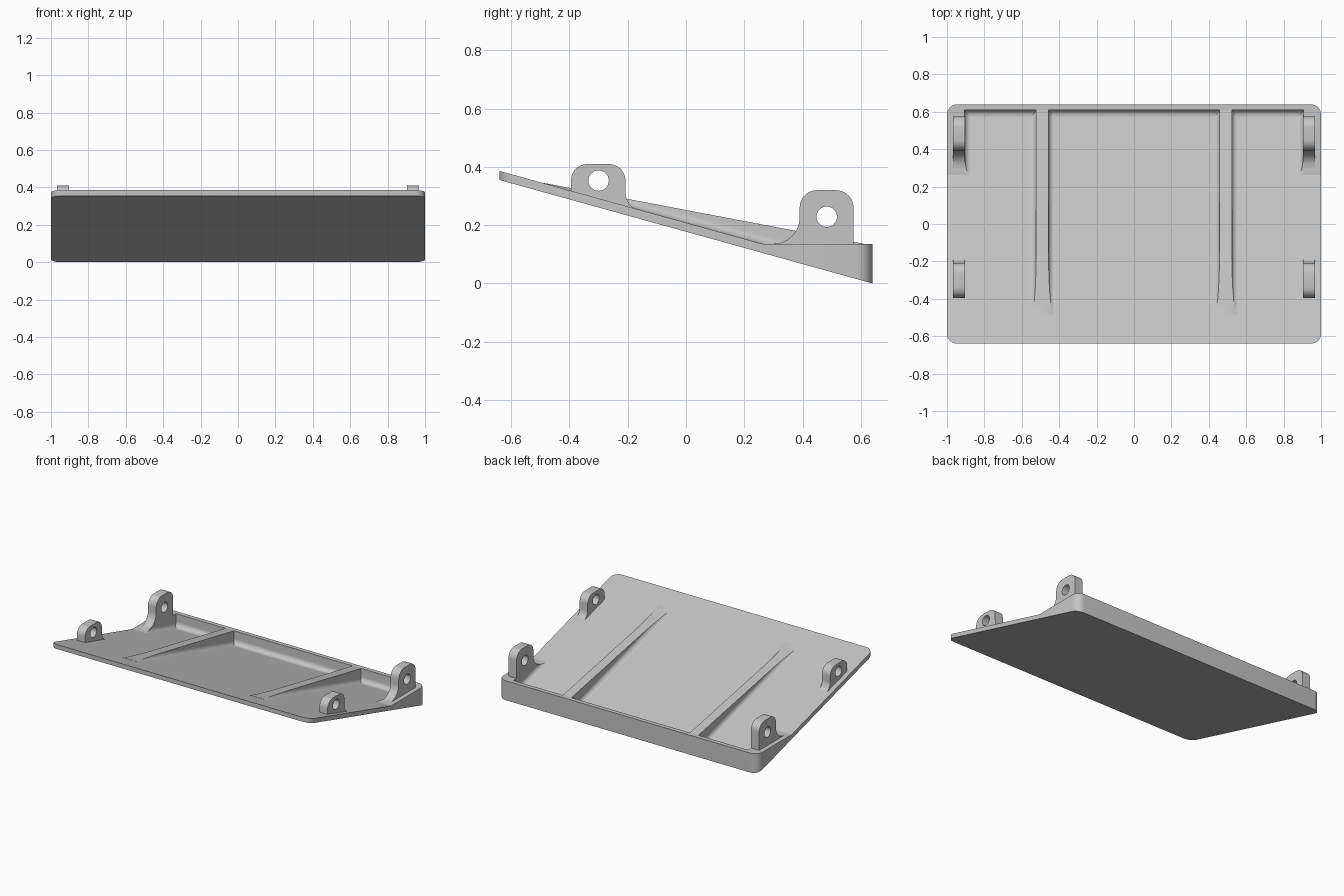
import bpy, bmesh, math
from math import sin, cos, pi

if "Cube" in bpy.data.objects:
    bpy.data.objects.remove(bpy.data.objects["Cube"])

grey = bpy.data.materials.new("light_grey")
grey.diffuse_color = (0.56, 0.56, 0.56, 1)
grey.use_nodes = True
grey.node_tree.nodes["Principled BSDF"].inputs["Base Color"].default_value = grey.diffuse_color

SLOPE = 0.355 / 1.28
RIM = 0.136                     # height of the level rim
WALL_X, WALL_Y = 0.905, 0.61    # inner faces of the rim


def under(y):
    return 0.355 - SLOPE * (y + 0.64)


def floor(y):
    return under(y) + 0.031


def rib_top(y):
    return 0.29 - 0.19 * (y + 0.2)


RIM_START = (0.386 - RIM) / SLOPE - 0.64


def finish(name, bm, angle=30):
    bmesh.ops.remove_doubles(bm, verts=bm.verts, dist=1e-5)
    bmesh.ops.recalc_face_normals(bm, faces=bm.faces)
    me = bpy.data.meshes.new(name)
    bm.to_mesh(me)
    bm.free()
    me.materials.append(grey)
    me.shade_smooth()
    me.set_sharp_from_angle(angle=math.radians(angle))
    ob = bpy.data.objects.new(name, me)
    bpy.context.collection.objects.link(ob)
    return ob


def arc(cx, cy, r, a0, a1, n=8):
    a0, a1 = math.radians(a0), math.radians(a1)
    return [(cx + r * cos(a0 + (a1 - a0) * i / n),
             cy + r * sin(a0 + (a1 - a0) * i / n)) for i in range(n + 1)]


def prism(name, outline, low, high):
    """Plan outline between two height rules of y."""
    bm = bmesh.new()
    a = [bm.verts.new((x, y, low(y))) for x, y in outline]
    b = [bm.verts.new((x, y, high(y))) for x, y in outline]
    n = len(a)
    bm.faces.new(a)
    bm.faces.new(b)
    for i in range(n):
        j = (i + 1) % n
        bm.faces.new((a[i], a[j], b[j], b[i]))
    return finish(name, bm)


def half_section(w, h, r, n=8):
    """Offset/height points from the top edge down a concave fillet."""
    t0 = math.asin((r - min(h, r)) / r)
    pts = [(w + r - r * cos(t0), h)]
    for i in range(n + 1):
        t = t0 + (pi / 2 - t0) * i / n
        pts.append((w + r - r * cos(t), r - r * sin(t)))
    return pts + [(w + r, -0.01)]


def loft(name, rings):
    bm = bmesh.new()
    vs = [[bm.verts.new(p) for p in ring] for ring in rings]
    n = len(vs[0])
    for a, b in zip(vs, vs[1:]):
        for i in range(n):
            j = (i + 1) % n
            bm.faces.new((a[i], a[j], b[j], b[i]))
    bm.faces.new(vs[0])
    bm.faces.new(vs[-1])
    return finish(name, bm)


# Sloping base plate with rounded corners
C = 0.055
xc, yc = 1 - C, 0.64 - C
plate = (arc(xc, yc, C, 0, 90) + arc(-xc, yc, C, 90, 180)
         + arc(-xc, -yc, C, 180, 270) + arc(xc, -yc, C, 270, 360))
prism("base_plate", plate, under, floor)

# Level U-shaped rim round the back
rim = ([(1, RIM_START)] + arc(xc, yc, C, 0, 90) + arc(-xc, yc, C, 90, 180)
       + [(-1, RIM_START), (-WALL_X, RIM_START), (-WALL_X, WALL_Y),
          (WALL_X, WALL_Y), (WALL_X, RIM_START)])
prism("back_rim", rim, lambda y: floor(y) - 0.0005, lambda y: RIM)

# Fillet between floor and back rim
sec = half_section(0.01, RIM - floor(WALL_Y) - 0.001, 0.042)
sec = [(-0.005, sec[0][1])] + sec + [(-0.005, -0.01)]
loft("back_fillet", [[(x, 0.62 - o, floor(0.62 - o) + h) for o, h in sec[1:-1]]
                     + [(x, 0.625, floor(0.625)), (x, 0.625, RIM - 0.001)]
                     for x in (-0.92, 0.92)])

# Side fillets, flaring out where the rim runs into the plate
for s, side in ((-1, "left"), (1, "right")):
    rings = []
    for i in range(25):
        y = RIM_START + 0.001 + (0.62 - RIM_START) * (i / 24) ** 1.6
        half = half_section(0.02, RIM - floor(y) - 0.0002, 0.03)
        pts = half + [(0, -0.01), (0, half[0][1])]
        rings.append([(s * (0.925 - o), y, floor(y) + h) for o, h in pts])
    loft(side + "_rim_fillet", rings)

# Two tapering ribs with filleted flanks
for s, side in ((-1, "left"), (1, "right")):
    y0 = -0.487
    rings = []
    for i in range(33):
        y = y0 + (0.625 - y0) * (i / 32) ** 1.6
        half = half_section(0.033, max(rib_top(y) - floor(y), 0.0006), 0.03)
        pts = half + [(-o, h) for o, h in reversed(half)]
        rings.append([(s * 0.49 + o, y, floor(y) + h) for o, h in pts])
    loft(side + "_rib", rings)


# Mounting lugs: side outline with a round hole
def lug(name, outline, hole, x0, x1):
    bm = bmesh.new()
    for ring in (outline, arc(*hole, 0.035, 0, 360, 32)[:-1]):
        vs = [bm.verts.new((x0, y, z)) for y, z in ring]
        for i, v in enumerate(vs):
            bm.edges.new((v, vs[(i + 1) % len(vs)]))
    bmesh.ops.triangle_fill(bm, use_beauty=True, edges=bm.edges[:])
    res = bmesh.ops.extrude_face_region(bm, geom=bm.faces[:], use_keep_orig=True)
    top = [v for v in res["geom"] if isinstance(v, bmesh.types.BMVert)]
    bmesh.ops.translate(bm, verts=top, vec=(x1 - x0, 0, 0))
    return finish(name, bm)


rear = (arc(0.515, 0.26, 0.06, 0, 90) + arc(0.45, 0.26, 0.06, 90, 180)
        + arc(0.30, 0.226, 0.09, 0, -90)
        + [(0.30, floor(0.30) - 0.01), (0.575, floor(0.575) - 0.01)])
front = (arc(-0.265, 0.353, 0.057, 0, 90) + arc(-0.338, 0.353, 0.057, 90, 180)
         + [(-0.395, floor(-0.395) - 0.012), (-0.16, floor(-0.16) - 0.012)]
         + arc(-0.138, 0.315, 0.07, 254, 180))
for s, side in ((-1, "left"), (1, "right")):
    a, b = sorted((s * 0.9045, s * 0.967))
    lug(side + "_rear_lug", rear, (0.483, 0.229), a, b)
    lug(side + "_front_lug", front, (-0.30, 0.353), a, b)
